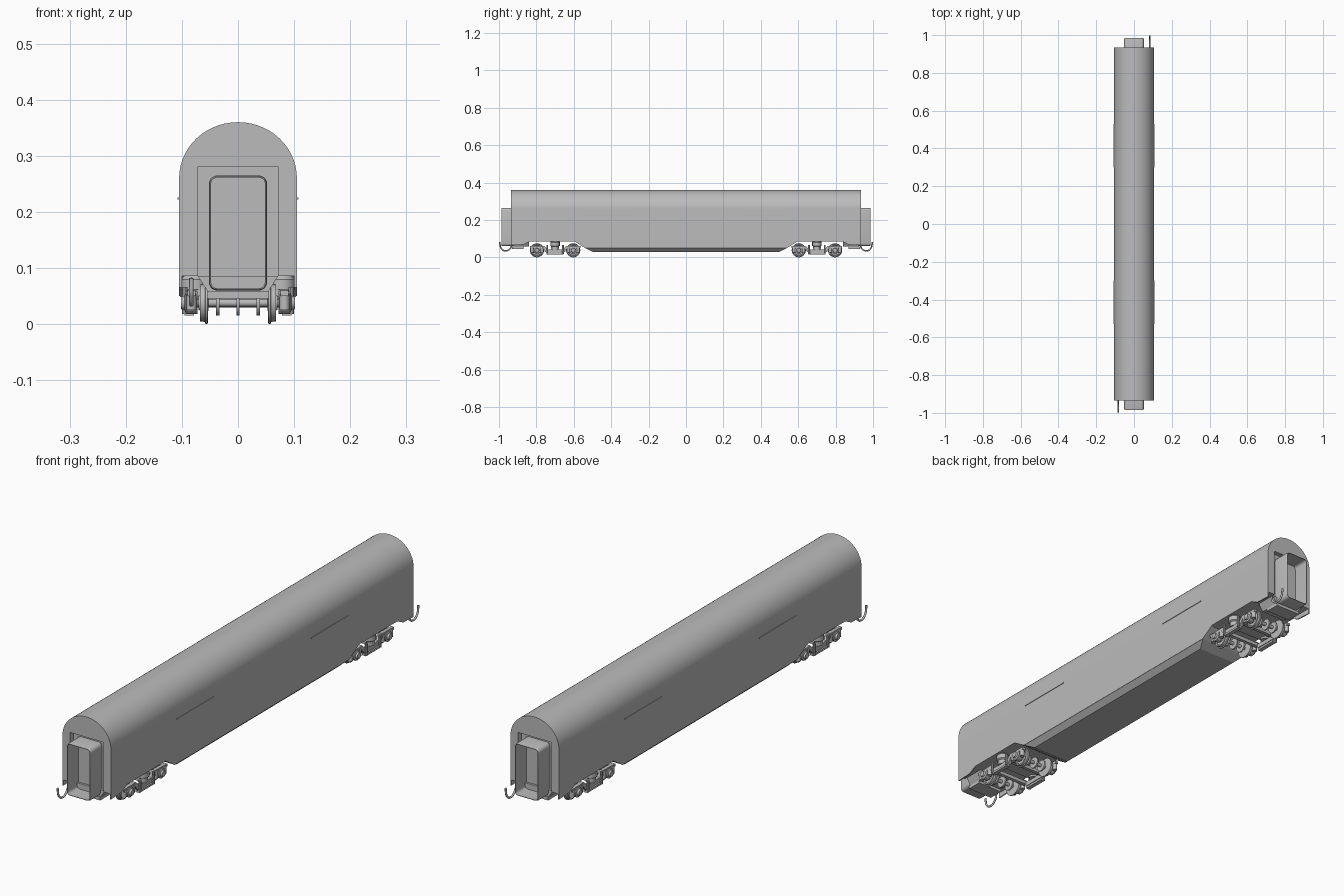
import bpy, bmesh, math
from mathutils import Matrix, Vector

cube = bpy.data.objects.get("Cube")
if cube:
    bpy.data.objects.remove(cube, do_unlink=True)

grey = bpy.data.materials.new("plain grey")
grey.use_nodes = True
grey.diffuse_color = (0.5, 0.5, 0.5, 1)
grey.node_tree.nodes["Principled BSDF"].inputs["Base Color"].default_value = (0.5, 0.5, 0.5, 1)


def finish(name, bm, smooth=False):
    bmesh.ops.recalc_face_normals(bm, faces=bm.faces)
    mesh = bpy.data.meshes.new(name)
    bm.to_mesh(mesh)
    bm.free()
    mesh.materials.append(grey)
    obj = bpy.data.objects.new(name, mesh)
    bpy.context.collection.objects.link(obj)
    if smooth:
        bpy.ops.object.select_all(action='DESELECT')
        obj.select_set(True)
        bpy.context.view_layer.objects.active = obj
        bpy.ops.object.shade_smooth_by_angle(angle=math.radians(35))
    return obj


def loft(name, rings, caps=True, closed=False, smooth=False):
    """Join equal-length rings of points with quads."""
    bm = bmesh.new()
    rows = [[bm.verts.new(p) for p in ring] for ring in rings]
    n = len(rows[0])
    pairs = list(zip(rows, rows[1:])) + ([(rows[-1], rows[0])] if closed else [])
    for a, b in pairs:
        for i in range(n):
            j = (i + 1) % n
            bm.faces.new((a[i], a[j], b[j], b[i]))
    if caps and not closed:
        bm.faces.new(rows[0])
        bm.faces.new(rows[-1])
    return finish(name, bm, smooth)


def prism(name, profile, axis, lo, hi, smooth=False):
    place = {'x': lambda a, b, t: (t, a, b), 'y': lambda a, b, t: (a, t, b)}[axis]
    return loft(name, [[place(a, b, t) for a, b in profile] for t in (lo, hi)], smooth=smooth)


def box(name, x, y, z):
    return prism(name, [(x[0], z[0]), (x[1], z[0]), (x[1], z[1]), (x[0], z[1])], 'y', *y)


def lathe(name, centre, steps, axis='x', sides=24):
    """Turned part: steps are (offset along axis, radius)."""
    rings = []
    for t, r in steps:
        ring = []
        for i in range(sides):
            a = math.tau * i / sides
            c, s = r * math.cos(a), r * math.sin(a)
            ring.append(Vector(centre) + Vector((t, c, s) if axis == 'x' else (c, s, t)))
        rings.append(ring)
    return loft(name, rings, smooth=True)


def rounded_rect(hw, z0, z1, r, y):
    pts = []
    for k, (cx, cz) in enumerate([(hw - r, z1 - r), (r - hw, z1 - r), (r - hw, z0 + r), (hw - r, z0 + r)]):
        for i in range(6):
            a = math.pi / 2 * (k + i / 5)
            pts.append((cx + r * math.cos(a), y, cz + r * math.sin(a)))
    return pts


# Car body: straight sides under an arched roof
HW, FLOOR, EAVE, END = 0.105, 0.086, 0.26, 0.935
arch = [(HW * math.cos(math.pi * i / 28), EAVE + 0.1 * math.sin(math.pi * i / 28)) for i in range(29)]
shell = [(HW, FLOOR)] + arch + [(-HW, FLOOR)]
recess = [(-0.072, FLOOR), (-0.072, 0.28), (0.072, 0.28), (0.072, FLOOR)]
prism("car_body", shell, 'y', -END + 0.02, END - 0.02, smooth=True)

# Belly fairing tapering under the floor
loft("belly_fairing", [[(x * w, y * l, z) for x, y in ((1, 1), (-1, 1), (-1, -1), (1, -1))]
                       for w, l, z in ((0.104, 0.59, FLOOR), (0.104, 0.54, 0.05), (0.083, 0.5, 0.03))])

# Side skirts and thin side strips
skirt = [(0.935, 0.065), (0.87, 0.068), (0.83, 0.088), (0.6, 0.088), (0.54, 0.05)]
outline = skirt + [(-y, z) for y, z in reversed(skirt)] + [(-END, 0.1), (END, 0.1)]
for side, s in (("left", 1), ("right", -1)):
    prism(f"{side}_skirt", outline, 'x', s * 0.1, s * HW)
    for e in (1, -1):
        box(f"{side}_side_strip", (s * 0.104, s * 0.1075), (e * 0.3, e * 0.53), (0.222, 0.226))


def car_end(name, e):
    # End wall with a doorway recess, open at the bottom
    prism(f"{name}_end_wall", shell + recess, 'y', e * (END - 0.02), e * END, smooth=True)
    # Hollow gangway frame
    specs = [(0, 0.91), (0, 0.979), (0.002, 0.986), (0.004, 0.986), (0.004, 0.91)]
    loft(f"{name}_gangway", [rounded_rect(0.052 - d, 0.06 + d, 0.265 - d, 0.015 - d, e * y)
                             for d, y in specs], closed=True, smooth=True)
    # Chamfered platform, door panel and buffer beam
    prism(f"{name}_platform", [(-0.072, FLOOR), (0.072, FLOOR), (0.053, 0.057), (-0.053, 0.057)],
          'y', e * 0.84, e * 0.925)
    box(f"{name}_door_panel", (-0.05, 0.05), (e * 0.9, e * 0.917), (0.06, 0.262))
    box(f"{name}_buffer_beam", (-0.055, 0.055), (e * 0.87, e * 0.93), (0.046, 0.058))
    # Hanging brake hose
    curve = bpy.data.curves.new(f"{name}_hose", 'CURVE')
    curve.dimensions = '3D'
    curve.bevel_depth = 0.004
    curve.bevel_resolution = 2
    curve.use_fill_caps = True
    path = [(0.93, 0.075), (0.938, 0.05), (0.966, 0.035), (0.989, 0.05), (0.996, 0.082)]
    spline = curve.splines.new('BEZIER')
    spline.bezier_points.add(len(path) - 1)
    for p, (y, z) in zip(spline.bezier_points, path):
        p.co = (e * 0.083, e * y, z)
        p.handle_left_type = p.handle_right_type = 'AUTO'
    curve.materials.append(grey)
    bpy.context.collection.objects.link(bpy.data.objects.new(f"{name}_hose", curve))


def bogie(name, yc):
    for d in (-0.097, 0.097):
        # Wheelset with axle, wheels, brake discs and axle boxes
        hub = (0, yc + d, 0.038)
        lathe(f"{name}_axle", hub, [(-0.09, 0.007), (0.09, 0.007)], sides=12)
        for x in (-0.036, 0, 0.036):
            lathe(f"{name}_brake_disc", (x, yc + d, 0.038), [(-0.003, 0.023), (0.003, 0.023)])
        for s in (1, -1):
            lathe(f"{name}_wheel", hub, [(s * t, r) for t, r in
                  ((0.053, 0.014), (0.054, 0.038), (0.058, 0.038), (0.059, 0.034), (0.068, 0.033),
                   (0.068, 0.028), (0.064, 0.026), (0.064, 0.014), (0.07, 0.013))])
            lathe(f"{name}_axle_box", hub, [(s * 0.072, 0.02), (s * 0.093, 0.02),
                                            (s * 0.095, 0.013), (s * 0.102, 0.011)], sides=16)
            # Primary springs on both sides of each axle box
            for o in (-0.026, 0.026):
                lathe(f"{name}_spring", (s * 0.083, yc + d + o, 0), [(0.025, 0.009), (0.055, 0.009)], 'z', 12)
    # Dropped side frames
    half = [(0.135, 0.05), (0.135, 0.06), (0.06, 0.062), (0.04, 0.042)]
    low = [(0.045, 0.024), (0.065, 0.048)]
    frame = half + [(-y, z) for y, z in reversed(half)] + [(-y, z) for y, z in reversed(low)] + low
    for s in (1, -1):
        prism(f"{name}_side_frame", [(yc + y, z) for y, z in frame], 'x', s * 0.076, s * 0.09)
        # Air spring, hanger bar and damper
        lathe(f"{name}_air_spring", (s * 0.078, yc, 0),
              [(0.04, 0.018), (0.058, 0.018), (0.062, 0.024), (0.08, 0.024), (FLOOR + 0.001, 0.017)], 'z')
        box(f"{name}_hanger_bar", (s * 0.078, s * 0.095), (yc - 0.045, yc + 0.045), (0.015, 0.023))
        for o in (-0.042, 0.042):
            lathe(f"{name}_damper", (s * 0.095, yc + o, 0), [(0.018, 0.005), (0.066, 0.005)], 'z', 10)
    # Cross members
    box(f"{name}_bolster", (-0.08, 0.08), (yc - 0.022, yc + 0.022), (0.048, 0.064))
    lathe(f"{name}_pivot", (0, yc, 0), [(0.06, 0.025), (FLOOR + 0.001, 0.025)], 'z')
    for o in (-0.05, 0.05):
        box(f"{name}_transom", (-0.08, 0.08), (yc + o - 0.007, yc + o + 0.007), (0.032, 0.046))


for label, e in (("front", -1), ("rear", 1)):
    car_end(label, e)
    bogie(f"{label}_bogie", e * 0.7)
